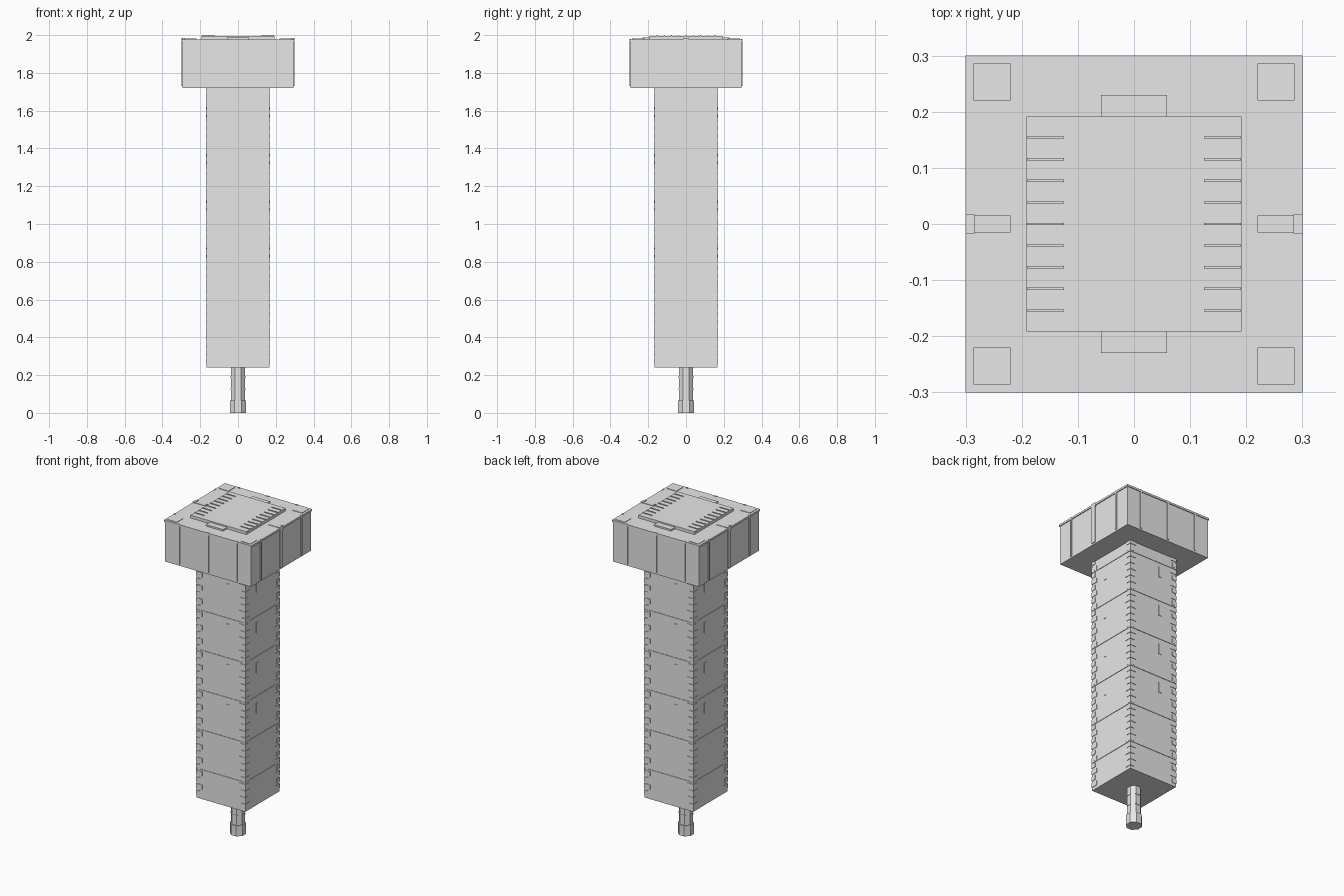
import bpy, bmesh, math
from mathutils import Matrix, Vector

if "Cube" in bpy.data.objects:
    bpy.data.objects.remove(bpy.data.objects["Cube"], do_unlink=True)

grey = bpy.data.materials.new("light_grey")
grey.use_nodes = True
COLOUR = (0.8, 0.8, 0.8, 1)
grey.diffuse_color = COLOUR
grey.node_tree.nodes["Principled BSDF"].inputs["Base Color"].default_value = COLOUR


def add_box(bm, x, y, z, turn=0):
    """Box from three (low, high) ranges, turned about z by quarter turns."""
    size = [r[1] - r[0] for r in (x, y, z)]
    mid = Vector([(r[0] + r[1]) / 2 for r in (x, y, z)])
    spin = Matrix.Rotation(turn * math.pi / 2, 4, 'Z')
    bmesh.ops.create_cube(bm, size=1, matrix=spin @ Matrix.Translation(mid) @ Matrix.Diagonal((*size, 1)))


def add_prism(bm, apothem, low, high):
    """Upright octagonal prism with a flat facing the front."""
    r = apothem / math.cos(math.pi / 8)
    place = Matrix.Translation((0, 0, (low + high) / 2)) @ Matrix.Rotation(math.pi / 8, 4, 'Z')
    bmesh.ops.create_cone(bm, cap_ends=True, segments=8, radius1=r, radius2=r, depth=high - low, matrix=place)


def finish(name, bm):
    mesh = bpy.data.meshes.new(name)
    bm.to_mesh(mesh)
    bm.free()
    mesh.materials.append(grey)
    bpy.context.collection.objects.link(bpy.data.objects.new(name, mesh))


def part(name, *boxes):
    bm = bmesh.new()
    for b in boxes:
        add_box(bm, *b)
    finish(name, bm)


def span(middle, width):
    return (middle - width / 2, middle + width / 2)


# Octagonal spigot under the shaft
bm = bmesh.new()
add_prism(bm, 0.037, 0.0, 0.25)
add_prism(bm, 0.043, 0.0, 0.065)
for z in (0.125, 0.19):
    add_prism(bm, 0.039, z - 0.004, z + 0.004)
finish("spigot", bm)

# Square shaft with thin joint bands
W = 0.167
BOTTOM, TOP, PITCH = 0.24, 1.73, 0.247
part("shaft", (span(0, 2 * W), span(0, 2 * W), (BOTTOM, TOP)))
joints = [0.42 + PITCH * i for i in range(6)]
part("joint_bands", *[(span(0, 2 * W + 0.006),) * 2 + (span(z, 0.008),) for z in joints])

# Toothed corner blocks, alternately long and short
bm = bmesh.new()
step = PITCH / 6
for i in range(36):
    z = BOTTOM + 0.02 + step * i
    long_arm, short_arm = 0.04, 0.028
    for turn in range(4):
        flip = (i + turn) % 2
        ax, ay = (long_arm, short_arm) if flip else (short_arm, long_arm)
        add_box(bm, (W - ax, W + 0.003), (W - ay, W + 0.003), (z, z + 0.028), turn)
finish("corner_blocks", bm)

# Small plates on the shaft faces, mirrored on neighbouring faces
bm = bmesh.new()
for turn in range(4):
    side = 1 if turn % 2 == 0 else -1
    for i in range(4):
        z = 0.81 + 0.25 * i
        add_box(bm, span(side * 0.05, 0.02), (-W - 0.003, -W + 0.003), (z, z + 0.065), turn)
finish("face_plates", bm)

# Wide head and its lid
part("head", (span(0, 0.59), span(0, 0.59), (1.72, 1.97)))
part("head_lid", (span(0, 0.6), span(0, 0.6), (1.966, 1.978)))

# Vertical ribs on the head sides
bm = bmesh.new()
for turn in range(4):
    for x in (-0.198, 0, 0.198):
        width = 0.028 if x == 0 and turn % 2 else 0.012
        add_box(bm, span(x, width), (-0.3, -0.29), (1.73, 1.98), turn)
finish("head_ribs", bm)

# Lid details: raised panel, end tabs, corner pads and side strips
part("top_panel", (span(0, 0.384), span(0, 0.384), (1.97, 1.996)))
part("end_tabs", *[(span(0, 0.118), (0.18, 0.23), (1.97, 1.988), turn) for turn in (0, 2)])
part("corner_pads", *[(span(sx * 0.253, 0.066), span(sy * 0.253, 0.066), (1.97, 1.981))
                      for sx in (-1, 1) for sy in (-1, 1)])
part("side_strips", *[((0.22, 0.298), span(0, 0.03), (1.97, 1.981), turn) for turn in (0, 2)])
part("side_clips", *[((0.284, 0.3), span(0, 0.034), (1.96, 1.984), turn) for turn in (0, 2)])

# Rows of thin ridges along both sides of the panel
part("panel_ridges", *[(span(sx * 0.158, 0.066), span(0.0385 * i, 0.004), (1.99, 2.0))
                       for sx in (-1, 1) for i in range(-4, 5)])
